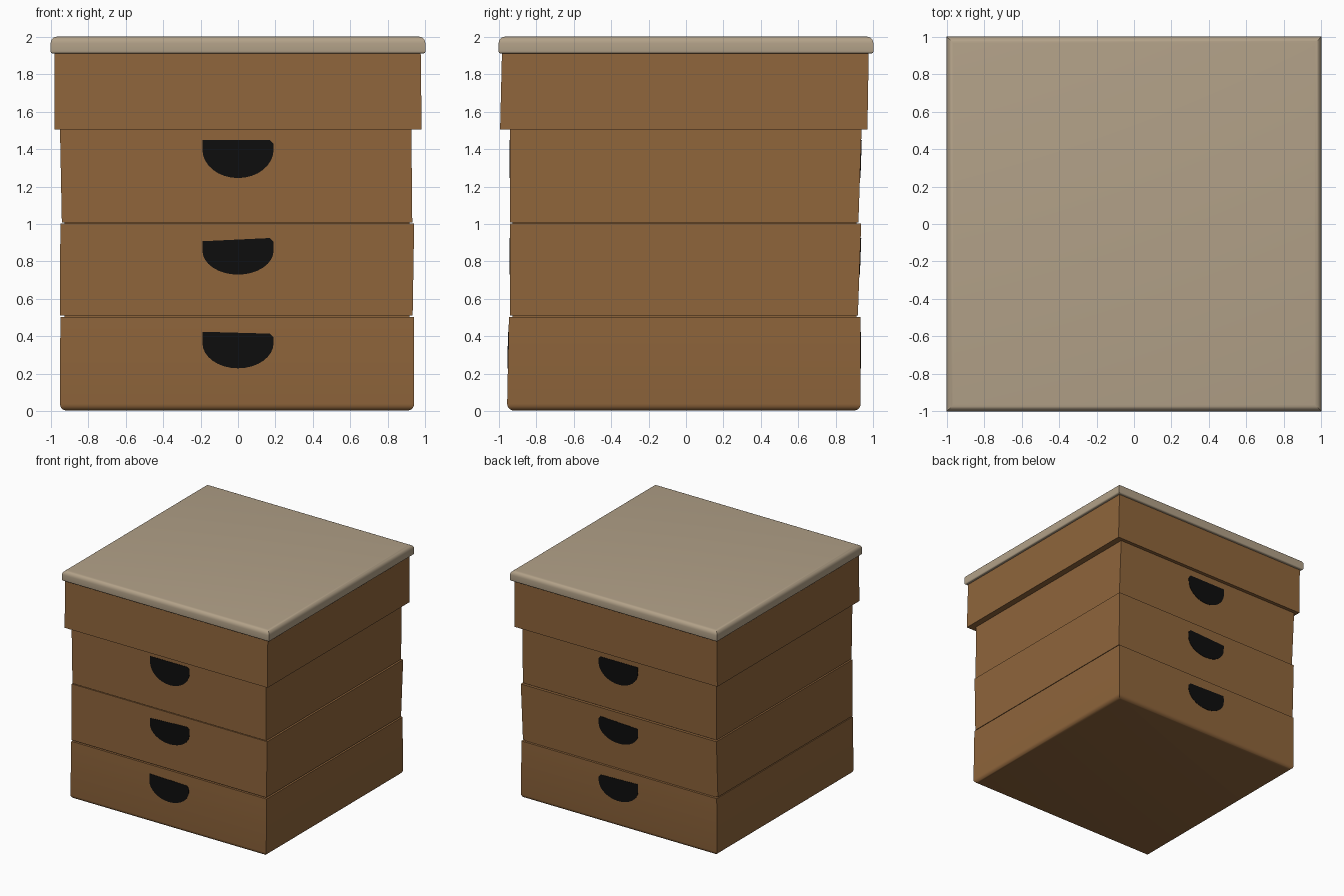
import bpy, bmesh, math

if "Cube" in bpy.data.objects:
    bpy.data.objects.remove(bpy.data.objects["Cube"])


def material(name, color):
    m = bpy.data.materials.new(name)
    m.diffuse_color = (*color, 1)
    m.use_nodes = True
    m.node_tree.nodes["Principled BSDF"].inputs["Base Color"].default_value = m.diffuse_color
    return m


WOOD = material("warm_wood", (0.275, 0.130, 0.044))
TOP = material("pale_top", (0.445, 0.356, 0.246))
DARK = material("handle_black", (0.004, 0.004, 0.004))


def finish(bm, name, mat):
    bmesh.ops.recalc_face_normals(bm, faces=bm.faces)
    me = bpy.data.meshes.new(name)
    bm.to_mesh(me)
    bm.free()
    me.materials.append(mat)
    ob = bpy.data.objects.new(name, me)
    bpy.context.collection.objects.link(ob)
    return ob


def tapered_box(name, low, high, z0, z1, mat, round_low=0, round_high=0):
    """Box from two (x0, x1, y0, y1) rectangles, with optional rounded rims."""
    bm = bmesh.new()
    rings = []
    for (x0, x1, y0, y1), z in ((low, z0), (high, z1)):
        rings.append([bm.verts.new((x, y, z)) for x, y in
                      ((x0, y0), (x1, y0), (x1, y1), (x0, y1))])
    a, b = rings
    bm.faces.new(a[::-1])
    bm.faces.new(b)
    for i in range(4):
        j = (i + 1) % 4
        bm.faces.new((a[i], a[j], b[j], b[i]))
    for z, r in ((z0, round_low), (z1, round_high)):
        if r:
            rim = [e for e in bm.edges
                   if all(abs(v.co.z - z) < 1e-5 for v in e.verts)]
            bmesh.ops.bevel(bm, geom=rim, offset=r, segments=5,
                            profile=0.5, affect='EDGES')
    ob = finish(bm, name, mat)
    if round_low or round_high:
        bpy.ops.object.select_all(action='DESELECT')
        ob.select_set(True)
        bpy.context.view_layer.objects.active = ob
        bpy.ops.object.shade_smooth_by_angle(angle=math.radians(35))
    return ob


def handle(name, z_left, z_right, z_bottom, face_y, out):
    """Half-round painted grip following the slightly sloped drawer face."""
    w, shoulder = 0.19, 0.05
    zc = min(z_left, z_right) - shoulder
    pts = [(-w, z_left), (w - 0.02, z_right), (w, z_right - 0.02)]
    for i in range(17):
        t = math.pi * i / 16
        pts.append((w * math.cos(t), zc - (zc - z_bottom) * math.sin(t)))
    bm = bmesh.new()
    outer = [bm.verts.new((x, face_y(z) + out * 0.003, z)) for x, z in pts]
    inner = [bm.verts.new((x, face_y(z) - out * 0.003, z)) for x, z in pts]
    bm.faces.new(outer)
    bm.faces.new(inner[::-1])
    for i in range(len(pts)):
        j = (i + 1) % len(pts)
        bm.faces.new((outer[i], outer[j], inner[j], inner[i]))
    finish(bm, name, DARK)


# drawers: bottom and top rectangles, heights, rounding, grip heights
drawers = [
    ("bottom", (-.95, .94, -.955, .932), (-.948, .938, -.945, .93),
     0.005, 0.503, 0.035, (.425, .415, .23)),
    ("middle", (-.95, .932, -.94, .917), (-.948, .94, -.94, .935),
     0.512, 1.002, 0, (.908, .925, .73)),
    ("upper", (-.94, .93, -.94, .92), (-.95, .925, -.938, .937),
     1.008, 1.51, 0, (1.447, 1.447, 1.245)),
]
for name, low, high, z0, z1, r, grip in drawers:
    tapered_box(name + "_drawer", low, high, z0, z1, WOOD, round_low=r)
    for side, idx, out in (("front", 2, -1), ("back", 3, 1)):
        def face_y(z, i=idx):
            return low[i] + (high[i] - low[i]) * (z - z0) / (z1 - z0)
        handle(f"{name}_{side}_handle", *grip, face_y, out)

# inner core closing the seams between drawers
core = (-.925, .915, -.925, .91)
tapered_box("inner_core", core, core, 0.1, 1.6, WOOD)

# overhanging upper case
tapered_box("upper_case", (-.98, .98, -.992, .968), (-.98, .975, -.982, .975),
            1.503, 1.915, WOOD)

# table top with rolled edges
slab = (-1, 1, -1, 1)
tapered_box("table_top", slab, slab, 1.91, 2.0, TOP,
            round_low=0.012, round_high=0.036)
